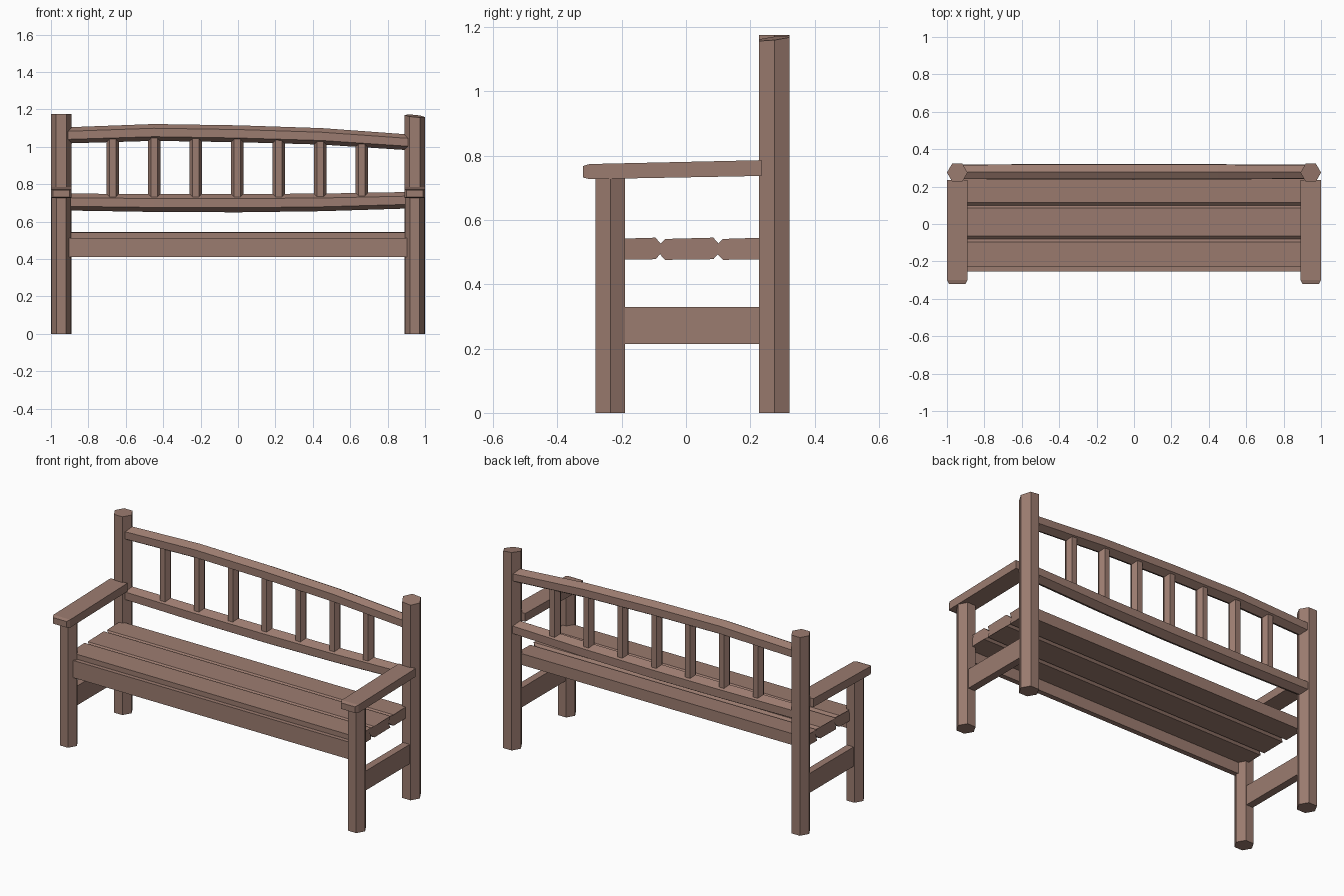
import bpy, bmesh
from math import cos, sin, pi
from mathutils import Vector

if "Cube" in bpy.data.objects:
    bpy.data.objects.remove(bpy.data.objects["Cube"])

wood = bpy.data.materials.new("brown_wood")
wood.diffuse_color = (0.33, 0.20, 0.16, 1)
wood.use_nodes = True
wood.node_tree.nodes["Principled BSDF"].inputs["Base Color"].default_value = wood.diffuse_color


def finish(name, bm):
    bmesh.ops.recalc_face_normals(bm, faces=bm.faces[:])
    me = bpy.data.meshes.new(name)
    bm.to_mesh(me)
    bm.free()
    me.materials.append(wood)
    ob = bpy.data.objects.new(name, me)
    bpy.context.collection.objects.link(ob)
    return ob


def loft(name, rings):
    """Skin a list of equal-length rings and cap both ends."""
    bm = bmesh.new()
    vs = [[bm.verts.new(p) for p in r] for r in rings]
    n = len(vs[0])
    for a, b in zip(vs, vs[1:]):
        for i in range(n):
            j = (i + 1) % n
            bm.faces.new((a[i], a[j], b[j], b[i]))
    bm.faces.new(vs[0])
    bm.faces.new(vs[-1])
    return finish(name, bm)


def hex_post(name, x, y, z0, z1, r, tilt=(0, 0)):
    """Upright six-sided post, flat sides to front and back."""
    ring = [(r * cos(i * pi / 3), r * sin(i * pi / 3)) for i in range(6)]
    bottom = [(x + u, y + v, z0) for u, v in ring]
    top = [(x + u, y + v, z1 + u * tilt[0] + v * tilt[1]) for u, v in ring]
    return loft(name, [bottom, top])


def hex_rail(name, y, path):
    """Six-sided rail along x; path holds (x, centre z, radius)."""
    return loft(name, [[(x, y + r * sin(i * pi / 3), z + r * cos(i * pi / 3))
                        for i in range(6)] for x, z, r in path])


def box(name, x0, x1, y0, y1, z0, z1, bevel=0):
    bm = bmesh.new()
    bmesh.ops.create_cube(bm, size=1)
    for v in bm.verts:
        v.co = Vector(((x0 + x1) / 2 + v.co.x * (x1 - x0),
                       (y0 + y1) / 2 + v.co.y * (y1 - y0),
                       (z0 + z1) / 2 + v.co.z * (z1 - z0)))
    if bevel:
        bmesh.ops.bevel(bm, geom=bm.edges[:], offset=bevel, segments=1,
                        affect='EDGES')
    return finish(name, bm)


# End frames: posts, legs, armrests and low side rails
for s, side in ((-1, "left"), (1, "right")):
    x = 0.945 * s
    tilt = (-0.1, 0.12) if s > 0 else (0, 0)
    hex_post(f"back_post_{side}", x, 0.275, 0, 1.175 if s < 0 else 1.165, 0.055, tilt)
    hex_post(f"front_leg_{side}", x, -0.235, 0, 0.74, 0.053)
    box(f"side_rail_{side}", x - 0.022, x + 0.022, -0.215, 0.25, 0.215, 0.33)

    # Armrest with clipped front corners, rising slightly to the back
    def arm_ring(y, w, z0, z1):
        return [(x - w, y, z0), (x + w, y, z0), (x + w, y, z1), (x - w, y, z1)]
    loft(f"armrest_{side}", [arm_ring(-0.32, 0.045, 0.732, 0.768),
                             arm_ring(-0.30, 0.055, 0.727, 0.774),
                             arm_ring(0.235, 0.055, 0.737, 0.786)])

# Seat planks, with thin webs closing the grooves between them
for i, (y0, y1) in enumerate(((-0.23, -0.08), (-0.08, 0.10), (0.10, 0.24))):
    g0 = 0.0 if i == 0 else 0.015
    g1 = 0.0 if i == 2 else 0.015
    profile = [(y0, 0.492), (y0 + g0, 0.476), (y1 - g1, 0.478), (y1, 0.494),
               (y1, 0.528), (y1 - g1, 0.545), (y0 + g0, 0.541), (y0, 0.526)]
    if i == 0:
        profile = profile[1:7]
    if i == 2:
        profile = profile[:3] + profile[5:]
    # ends are clipped at the groove edges so the planks read as separate
    ends = []
    for x in (-0.94, 0.94):
        ends.append([(x * (0.975 if (z > 0.485 and z < 0.535) else 1), y, z)
                     for y, z in profile])
    loft(f"seat_plank_{i + 1}", ends)

# Apron board under the front edge of the seat
box("front_apron", -0.92, 0.92, -0.255, -0.225, 0.41, 0.512)

# Backrest rails, gently bowed
hex_rail("back_rail_top", 0.279, [(-0.93, 1.061, 0.043), (-0.45, 1.077, 0.045),
                                  (0, 1.07, 0.045), (0.45, 1.056, 0.044),
                                  (0.93, 1.023, 0.042)])
hex_rail("back_rail_bottom", 0.279, [(-0.93, 0.705, 0.045), (-0.45, 0.70, 0.048),
                                     (0, 0.699, 0.049), (0.45, 0.703, 0.047),
                                     (0.93, 0.715, 0.044)])

# Backrest spindles
for i in range(7):
    x = -0.67 + i * 0.222
    hex_post(f"spindle_{i + 1}", x, 0.279, 0.72, 1.05 - max(0, x) * 0.04, 0.033)
